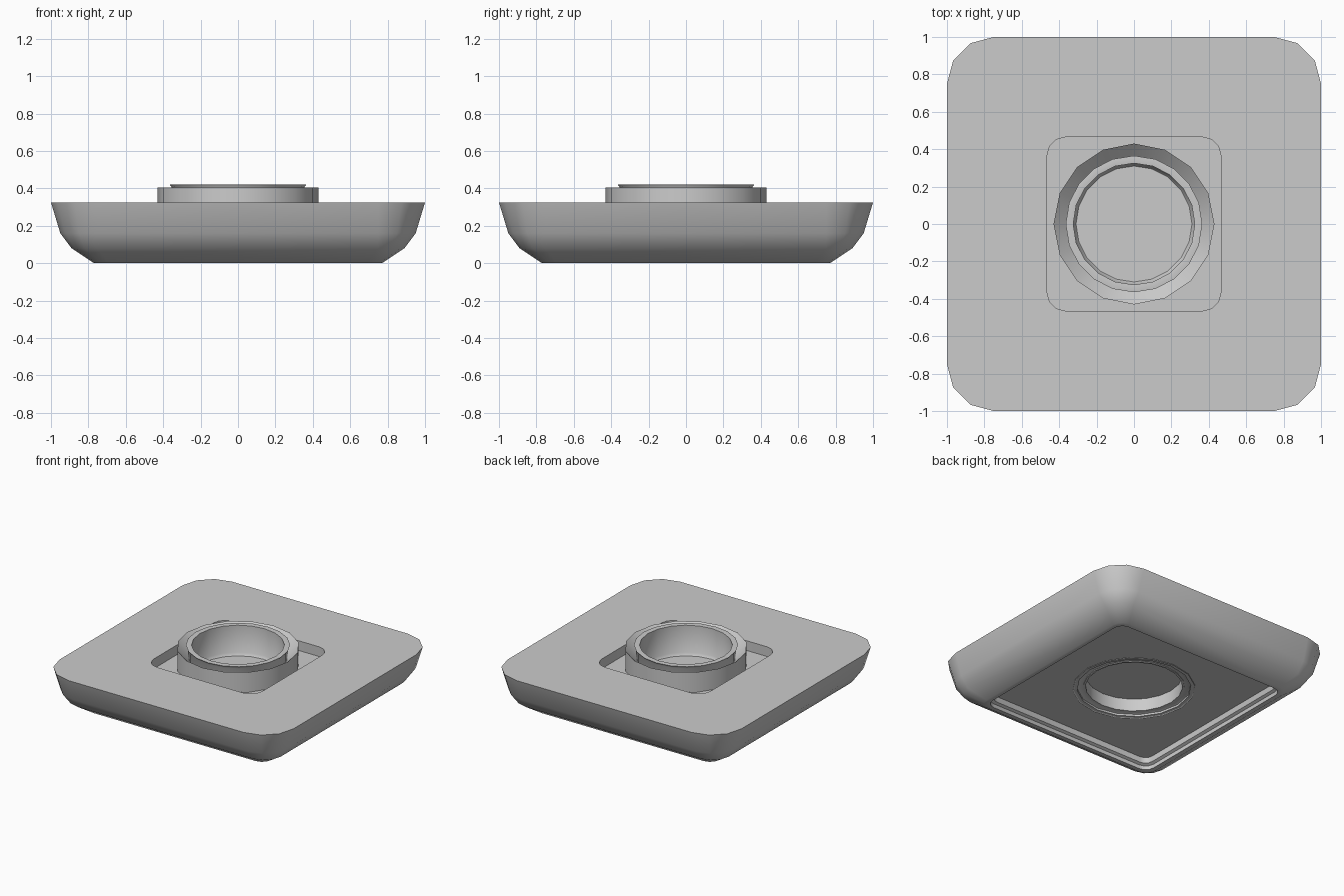
import bpy, math
from math import cos, sin, pi

if "Cube" in bpy.data.objects:
    bpy.data.objects.remove(bpy.data.objects["Cube"])


def circle(r, z, n):
    return [(r * cos(2 * pi * i / n), r * sin(2 * pi * i / n), z) for i in range(n)]


def rounded_square(half, radius, z, seg=3):
    pts = []
    for q in range(4):
        for k in range(seg + 1):
            a = q * pi / 2 + k * pi / 2 / seg
            m = q * pi / 2 + pi / 4
            c = (half - radius) * math.sqrt(2)
            pts.append((c * cos(m) + radius * cos(a), c * sin(m) + radius * sin(a), z))
    return pts


def loft(name, loops, closed=True, caps=False):
    n, m = len(loops[0]), len(loops)
    verts = [p for loop in loops for p in loop]
    faces = []
    for j in range(m if closed else m - 1):
        a, b = j * n, ((j + 1) % m) * n
        for i in range(n):
            k = (i + 1) % n
            faces.append((a + i, a + k, b + k, b + i))
    if caps:
        faces.append(tuple(reversed(range(n))))
        faces.append(tuple(range((m - 1) * n, m * n)))
    mesh = bpy.data.meshes.new(name)
    mesh.from_pydata(verts, [], faces)
    obj = bpy.data.objects.new(name, mesh)
    bpy.context.collection.objects.link(obj)
    bpy.ops.object.select_all(action='DESELECT')
    obj.select_set(True)
    bpy.context.view_layer.objects.active = obj
    bpy.ops.object.mode_set(mode='EDIT')
    bpy.ops.mesh.select_all(action='SELECT')
    bpy.ops.mesh.normals_make_consistent(inside=False)
    bpy.ops.object.mode_set(mode='OBJECT')
    bpy.ops.object.shade_smooth_by_angle(angle=math.radians(40))
    return obj


# Body: square well on top, curved outer wall, rim and recessed panel below
body_profile = [
    (0.465, 0.10, 0.25), (0.465, 0.10, 0.325),
    (1.0, 0.25, 0.325), (0.95, 0.20, 0.16), (0.89, 0.14, 0.08), (0.77, 0.08, 0.0),
    (0.735, 0.07, 0.0), (0.735, 0.07, 0.03), (0.715, 0.06, 0.04), (0.71, 0.06, 0.08),
]
loft("body", [circle(0.40, 0.25, 16)]
     + [rounded_square(h, r, z) for h, r, z in body_profile]
     + [circle(0.40, 0.08, 16)])

# Outer collar with an inward sloping top and a shallow seat underneath
collar = [(0.43, 0.075), (0.43, 0.405), (0.35, 0.33), (0.35, 0.095), (0.40, 0.095)]
loft("collar", [circle(r, z, 16) for r, z in collar])

# Inner cup: open above and below, with a thin disc across the middle
cup = [(0.31, 0.19), (0.325, 0.21), (0.325, 0.42), (0.345, 0.422), (0.365, 0.42),
       (0.35, 0.40), (0.355, 0.09), (0.34, 0.09), (0.34, 0.185)]
loft("inner_cup", [circle(r, z, 20) for r, z in cup], closed=False, caps=True)
